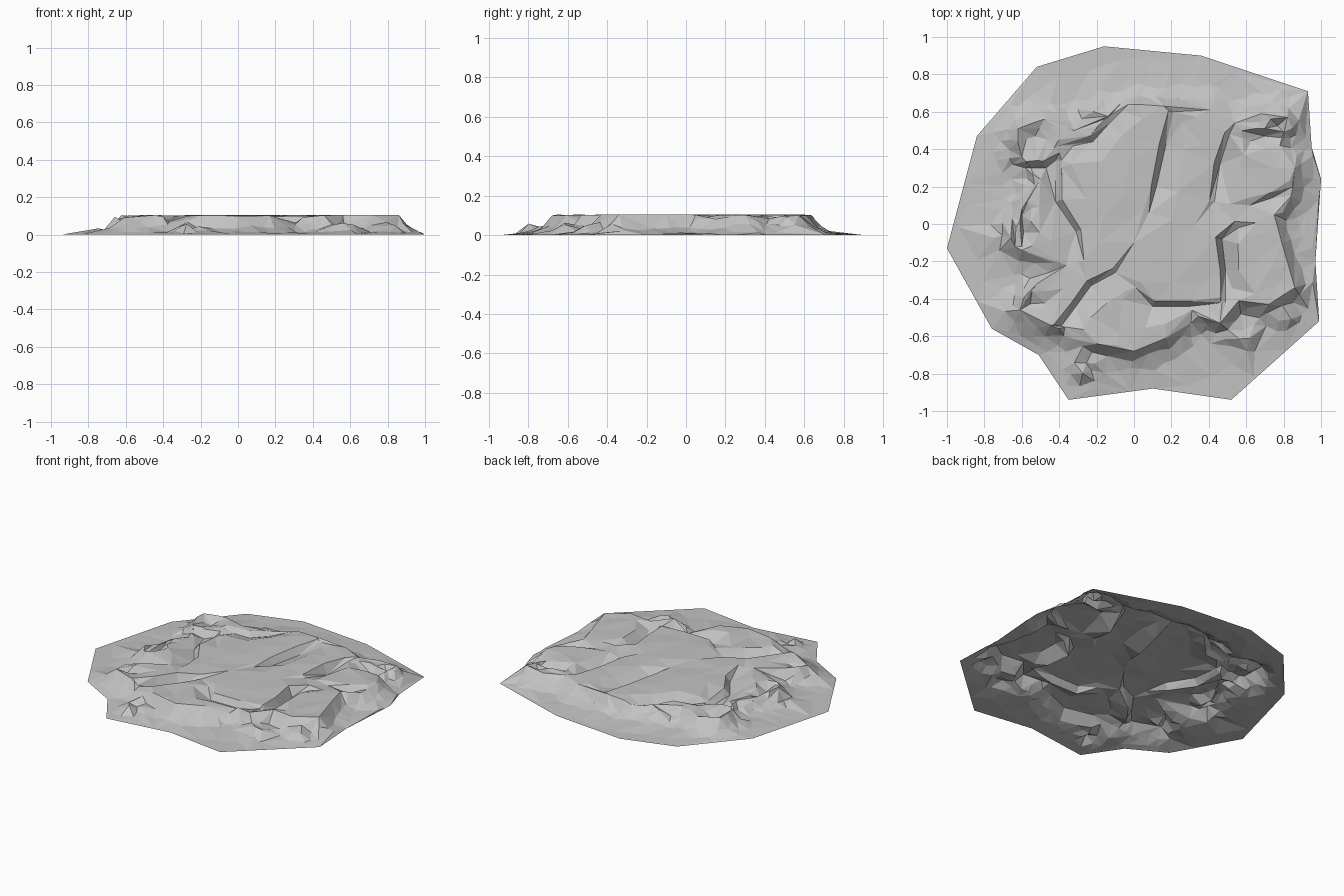
import bpy
import random
from mathutils import Vector
from mathutils.geometry import delaunay_2d_cdt, intersect_point_line

cube = bpy.data.objects.get("Cube")
if cube:
    bpy.data.objects.remove(cube, do_unlink=True)

rng = random.Random(7)
TOP = 0.105
CLIFF = 0.032


def path(*pairs):
    return [Vector(p) for p in pairs]


def nearest(p, pts, closed=False):
    """Distance to a polyline, the side of it and the position along it."""
    best = (9, 1, 0)
    count = len(pts) if closed else len(pts) - 1
    for i in range(count):
        a, b = pts[i], pts[(i + 1) % len(pts)]
        t = min(max(intersect_point_line(p, a, b)[1], 0), 1)
        d = (p - a.lerp(b, t)).length
        if d < best[0]:
            side = (b - a).x * (p - a).y - (b - a).y * (p - a).x
            best = (d, -1 if side > 0 else 1, (i + t) / count)
    return best


def inside(p, pts):
    result = False
    for a, b in zip(pts, pts[1:] + pts[:1]):
        if (a.y > p.y) != (b.y > p.y):
            if p.x < a.x + (p.y - a.y) * (b.x - a.x) / (b.y - a.y):
                result = not result
    return result


def ramp(d, *steps):
    """Piecewise linear height over distance."""
    for (d0, z0), (d1, z1) in zip(steps, steps[1:]):
        if d < d1:
            return z0 + (z1 - z0) * max(d - d0, 0) / (d1 - d0)
    return steps[-1][1]


# Outer edge of the thin skirt
outline = path((-.16, .95), (-.52, .84), (-.84, .47), (-1, -.13), (-.76, -.56),
               (-.51, -.7), (-.35, -.94), (.1, -.88), (.52, -.94), (.99, -.52),
               (.97, -.2), (1, .24), (.95, .41), (.93, .71), (.36, .9))

# Upper edge of the plateau
rim = path((.86, .3), (.78, .42), (.82, .57), (.68, .59), (.54, .54), (.4, .61),
           (.16, .63), (.02, .64), (-.13, .58), (-.32, .5), (-.48, .56), (-.62, .51),
           (-.6, .36), (-.5, .24), (-.6, .08), (-.6, -.14), (-.36, -.22),
           (-.52, -.32), (-.61, -.46), (-.45, -.54), (-.37, -.55), (-.2, -.64),
           (0, -.68), (.17, -.61), (.31, -.46), (.46, -.53), (.56, -.41),
           (.72, -.43), (.86, -.34), (.79, -.1), (.75, .05), (.84, .15))

# Gullies: depth, width of the gentle bank (on the right of the path), path
gullies = [
    (.05, .12, path((.08, .06), (.12, .2), (.17, .42), (.21, .6))),
    (.07, .1, path((.43, .12), (.46, .32), (.51, .48))),
    (.07, .07, path((.49, -.42), (.49, -.25), (.47, -.08), (.56, -.02))),
    (.05, .1, path((.01, -.34), (.1, -.44), (.3, -.44), (.47, -.42))),
    (.08, .11, path((-.4, -.56), (-.31, -.44), (-.23, -.33), (-.1, -.26))),
    (.04, .1, path((-.4, .42), (-.22, .44), (-.13, .54), (-.03, .64))),
    (.06, .1, path((-.58, .3), (-.47, .3), (-.4, .38))),
    (.05, .12, path((-.42, .34), (-.42, .12), (-.31, -.04), (-.3, -.2))),
    (.05, .09, path((.62, .1), (.74, .14), (.85, .2))),
    (.05, .08, path((.58, .46), (.7, .47), (.8, .46))),
    (.05, .06, path((-.6, -.12), (-.61, .02), (-.57, .12))),
]

# Rubble heaps around the foot: centre, radius
heaps = [(Vector(c), r) for c, r in [
    ((-.56, .47), .17), ((.78, .54), .15), ((-.55, -.46), .16), ((-.27, -.77), .15),
    ((-.66, -.05), .13), ((.58, -.6), .13), ((.86, .38), .1), ((-.2, .62), .12),
    ((.8, -.5), .1)]]


def heap_factor(p):
    return max(max(0, 1 - (p - c).length / r) for c, r in heaps)


def height(p):
    d = nearest(p, rim, True)[0]
    rough = heap_factor(p)
    if inside(p, rim) or d < .004:
        z = TOP + rng.uniform(-.007, .007)
        for depth, bank, line in gullies:
            g, side, t = nearest(p, line)
            shape = ramp(g * side, (-CLIFF, 0), (0, 1), (bank * .3, .75), (bank, 0))
            z = min(z, TOP - depth * shape * min(1, .3 + 4 * t * (1 - t)))
        return max(z - rough * rng.uniform(0, .06), .01)
    z = ramp(d, (0, TOP), (.055, .04), (.11, .015), (.18, .005), (.28, 0))
    z *= rng.uniform(.65, 1.15)
    return min(z + rough * rng.uniform(.01, .07), TOP)


points, edges = [], []


def add(p, spacing):
    if all((p - q).length > spacing for q in points):
        points.append(p)


def chain(pts, closed=False):
    start = len(points)
    points.extend(pts)
    edges.extend((start + i, start + i + 1) for i in range(len(pts) - 1))
    if closed:
        edges.append((len(points) - 1, start))


def shifted(pts, amount):
    """A copy of a polyline moved to its right."""
    moved = []
    for i, p in enumerate(pts):
        d = (pts[min(i + 1, len(pts) - 1)] - pts[max(i - 1, 0)]).normalized()
        moved.append(p + Vector((d.y, -d.x)) * amount * rng.uniform(.8, 1.3))
    return moved


chain(outline, True)
chain(rim, True)
for depth, bank, line in gullies:
    chain(line)
    chain(shifted(line, -CLIFF))
    for q in shifted(line, bank):
        add(q, .03)

# Broken ledges below the rim
for a, b in zip(rim, rim[1:] + rim[:1]):
    along = (b - a).normalized()
    out = Vector((along.y, -along.x))
    for t in (0, .35, .7, 1):
        for reach in (.055, .12):
            q = a.lerp(b, t) + out * reach * rng.uniform(.75, 1.25)
            if inside(q, outline) and not inside(q, rim):
                add(q, .035)

# Loose points: dense on the rubble, sparse on the flats and the skirt
for i in range(2500):
    q = Vector((rng.uniform(-.95, .95), rng.uniform(-.9, .9)))
    if inside(q, outline):
        edge = nearest(q, rim, True)[0]
        add(q, .04 if heap_factor(q) > .1 else .07 if edge < .1 else .11)

flat, _, faces, *_ = delaunay_2d_cdt(points, edges, [], 1, 1e-5)
verts = []
for p in flat:
    on_edge = nearest(p, outline, True)[0] < .003
    verts.append((p.x, p.y, 0 if on_edge else height(p)))

mesh = bpy.data.meshes.new("rocky_plateau")
mesh.from_pydata(verts, [], faces)
mesh.update()
plateau = bpy.data.objects.new("rocky_plateau", mesh)
bpy.context.scene.collection.objects.link(plateau)

# Plain grey stone
stone = bpy.data.materials.new("grey_stone")
stone.use_nodes = True
colour = (.55, .55, .55, 1)
stone.diffuse_color = colour
stone.node_tree.nodes["Principled BSDF"].inputs["Base Color"].default_value = colour
mesh.materials.append(stone)
